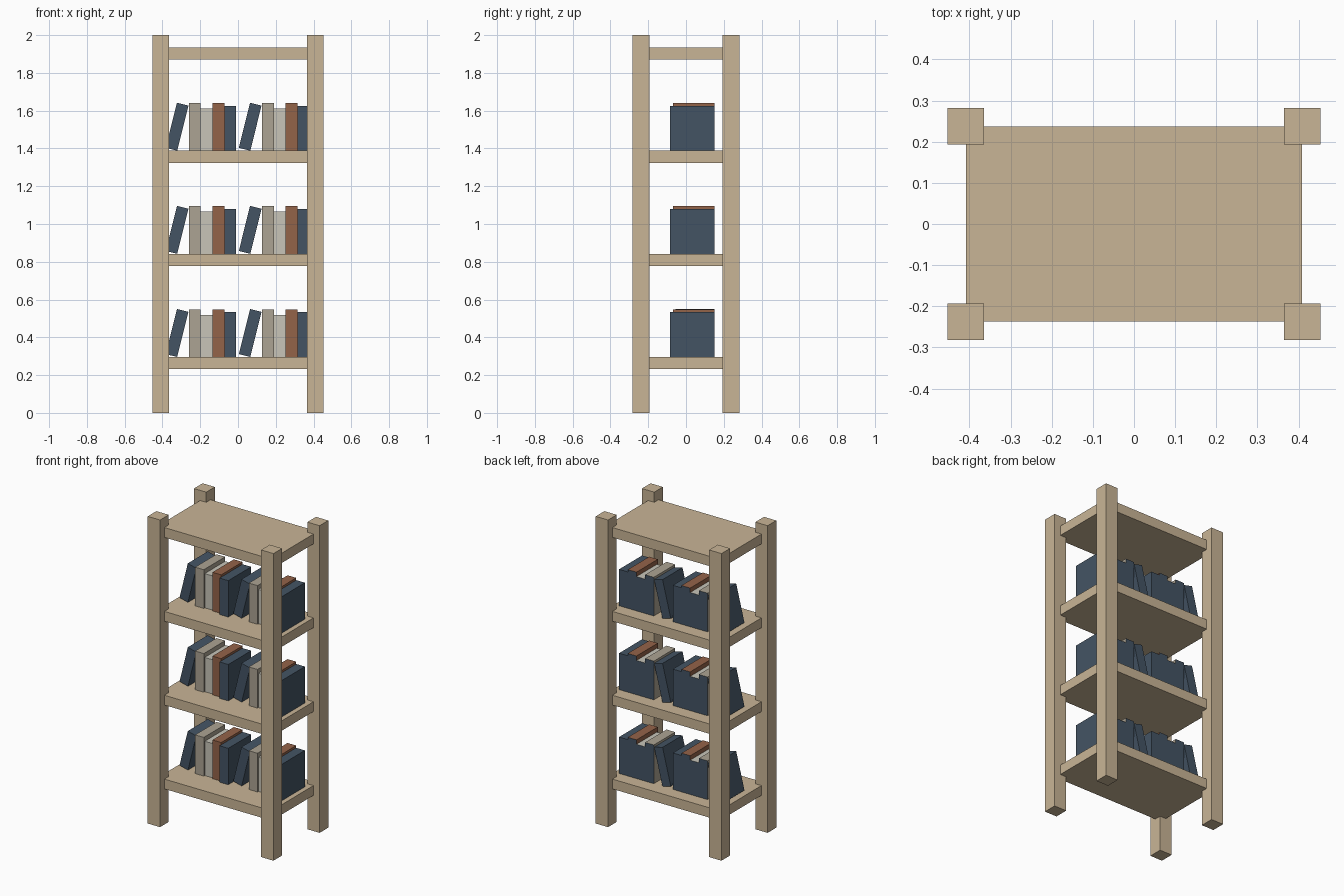
import bpy, bmesh, math
from mathutils import Matrix, Vector

if "Cube" in bpy.data.objects:
    bpy.data.objects.remove(bpy.data.objects["Cube"])


def material(name, rgb):
    lin = [(c / 255 / 12.92) if c < 11 else ((c / 255 + 0.055) / 1.055) ** 2.4 for c in rgb]
    m = bpy.data.materials.new(name)
    m.diffuse_color = (*lin, 1)
    m.use_nodes = True
    m.node_tree.nodes["Principled BSDF"].inputs["Base Color"].default_value = m.diffuse_color
    return m


WOOD = material("light wood", (201, 181, 150))
NAVY = material("navy cover", (68, 84, 100))
TAN = material("tan cover", (172, 163, 147))
CREAM = material("cream cover", (200, 197, 185))
BROWN = material("brown cover", (148, 99, 73))


def box(name, lo, hi, mat, lean=0.0, back=None):
    """Box between two corners; lean tips it to the right over its lower right edge."""
    lo, hi = Vector(lo), Vector(hi)
    bm = bmesh.new()
    bmesh.ops.create_cube(bm, size=1)
    bmesh.ops.scale(bm, vec=hi - lo, verts=bm.verts)
    bmesh.ops.translate(bm, vec=(lo + hi) / 2, verts=bm.verts)
    if lean:
        bmesh.ops.rotate(bm, cent=(hi.x, 0, lo.z), verts=bm.verts,
                         matrix=Matrix.Rotation(lean, 3, 'Y'))
    bm.normal_update()
    if back:
        for f in bm.faces:
            f.material_index = 1 if f.normal.y > 0.9 else 0
    me = bpy.data.meshes.new(name)
    bm.to_mesh(me)
    bm.free()
    me.materials.append(mat)
    if back:
        me.materials.append(back)
    ob = bpy.data.objects.new(name, me)
    bpy.context.collection.objects.link(ob)
    return ob


# Four corner posts
for sx, side in ((-1, "left"), (1, "right")):
    for sy, end in ((-1, "front"), (1, "back")):
        cx, cy, h = sx * 0.4085, sy * 0.2375, 0.0445
        box(f"{end}_{side}_post", (cx - h, cy - h, 0), (cx + h, cy + h, 2), WOOD)

# Shelves, the lower three holding two repeated groups of books
BOOKS = [  # name, left x, height, front y, cover
    ("tan_book", 0.127, 0.252, -0.07, TAN),
    ("cream_book", 0.1895, 0.223, -0.06, CREAM),
    ("brown_book", 0.252, 0.252, -0.07, BROWN),
    ("navy_book", 0.3145, 0.237, -0.086, NAVY),
]
WIDTH, BACK = 0.0625, 0.15
for i in range(4):
    top = 0.296 + 0.546 * i
    box(f"shelf_{i + 1}", (-0.4085, -0.2375, top - 0.064), (0.4085, 0.2375, top), WOOD)
    if i == 3:
        break
    for g, dx in enumerate((-0.387, 0)):
        tag = f"_{i + 1}_{g + 1}"
        right = 0.065 + dx
        box("leaning_book" + tag, (right - WIDTH, -0.055, top), (right, BACK, top + 0.246),
            NAVY, lean=math.radians(14))
        # Upright books have navy backs
        for name, x, h, front, mat in BOOKS:
            box(name + tag, (x + dx, front, top), (x + dx + WIDTH, BACK, top + h), mat, back=NAVY)
